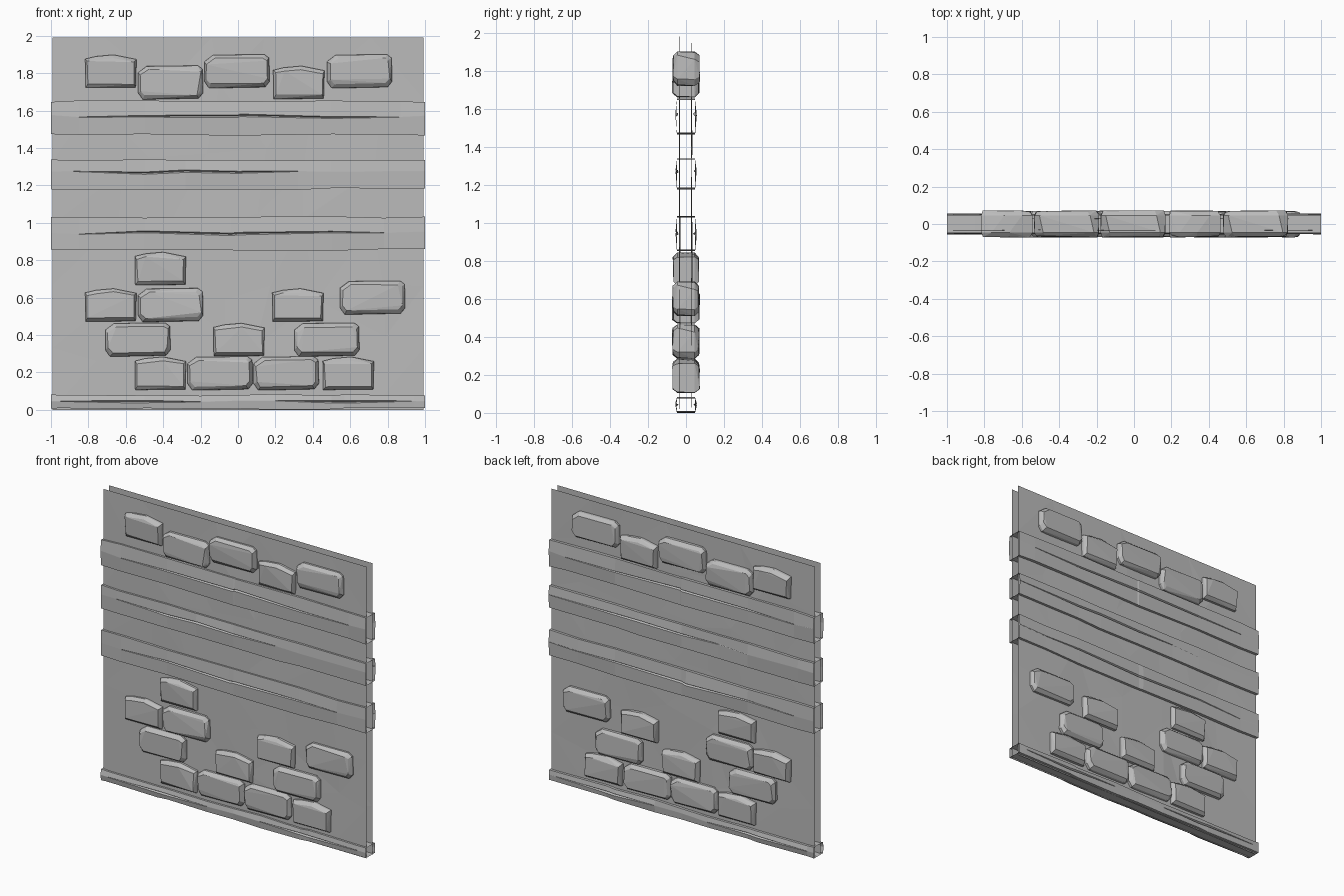
import bpy, bmesh, random
from mathutils import Vector

random.seed(4)
cube = bpy.data.objects.get("Cube")
if cube:
    bpy.data.objects.remove(cube, do_unlink=True)

# One plain grey for everything
grey = bpy.data.materials.new("stone grey")
grey.use_nodes = True
COLOUR = (0.5, 0.5, 0.5, 1)
grey.diffuse_color = COLOUR
grey.node_tree.nodes["Principled BSDF"].inputs["Base Color"].default_value = COLOUR


def finish(bm, name):
    mesh = bpy.data.meshes.new(name)
    bm.to_mesh(mesh)
    bm.free()
    mesh.materials.append(grey)
    obj = bpy.data.objects.new(name, mesh)
    bpy.context.collection.objects.link(obj)
    return obj


# Thin faceted plaster sheet, one per side of the wall
def panel(name, y, side):
    bm = bmesh.new()
    bmesh.ops.create_grid(bm, x_segments=7, y_segments=6, size=1)
    for v in bm.verts:
        inner = abs(v.co.x) < 0.99 and abs(v.co.y) < 0.99
        x, z = v.co.x * 0.993, (v.co.y + 1) * 0.995
        bump = 0
        if inner:
            x += random.uniform(-0.09, 0.09)
            z += random.uniform(-0.09, 0.09)
            bump = random.uniform(-0.004, 0.004)
        v.co = (x, y + bump, z)
    bmesh.ops.triangulate(bm, faces=bm.faces[:])
    for f in bm.faces:
        f.normal_update()
        if f.normal.y * side < 0:
            f.normal_flip()
    finish(bm, name)


panel("front_panel", -0.033, -1)
panel("back_panel", 0.030, 1)


# Depth of a tapering crack at position x
def crack_depth(x, cracks):
    for a, b in cracks:
        if a < x < b:
            t = (x - a) / (b - a)
            return 4 * t * (1 - t)
    return 0


# Open-ended timber sleeve wrapped round both panels, with a crack on each side
def plank(name, z0, z1, zc, cracks):
    bm = bmesh.new()
    stations = sorted({-1, -0.5, 0, 0.5, 1}
                      | {p for a, b in cracks for p in (a, (a + b) / 2, b)})
    rings = []
    for x in stations:
        ring = []
        lo, hi = (z + random.uniform(-0.005, 0.005) for z in (max(z0, 0.005), z1))
        wave = random.uniform(-0.012, 0.012)
        for s in (-1, 1):
            d = crack_depth(x * -s, cracks)
            bulge = 0.052 + random.uniform(-0.004, 0.005)
            mid = zc + wave * (z1 - z0) * 4
            open_z = 0.001 + 0.006 * d
            side = [(0.048, lo), (bulge, mid - open_z),
                    (bulge - 0.012 * d, mid), (bulge, mid + open_z), (0.047, hi)]
            if s > 0:
                side.reverse()
            ring += [bm.verts.new((x, s * y, z)) for y, z in side]
        rings.append(ring)
    for a, b in zip(rings, rings[1:]):
        n = len(a)
        for i in range(n):
            j = (i + 1) % n
            bm.faces.new((a[i], b[i], b[j], a[j]))
    # Point the sleeve's faces outward
    for f in bm.faces:
        f.normal_update()
        out = f.calc_center_median() - Vector((0, 0, (z0 + z1) / 2))
        out.x = 0
        if f.normal.dot(out) < 0:
            f.normal_flip()
    finish(bm, name)


plank("upper_plank", 1.47, 1.65, 1.57, [(-0.85, 0.87)])
plank("middle_plank", 1.18, 1.335, 1.27, [(-0.88, 0.32)])
plank("lower_plank", 0.855, 1.03, 0.945, [(-0.85, 0.78)])
plank("base_plank", 0.0, 0.08, 0.045, [(-0.95, -0.2), (0.2, 0.94)])


# Chipped brick passing through the wall; narrow ones have a peaked top
def brick(name, x, z, wide):
    w, h = (0.174, 0.09) if wide else (0.137, 0.088)
    if wide:
        outline = [(-1, -0.62), (-0.86, -1), (0.86, -0.93), (1, -0.6),
                   (0.98, 0.8), (0.84, 1), (-0.72, 0.96), (-1, 0.55)]
    else:
        outline = [(-0.98, -1), (0.97, -0.97), (1, 0.72), (0.1, 1),
                   (-0.6, 0.9), (-1, 0.75)]
    bm = bmesh.new()
    for s in (-1, 1):
        for u, v in outline:
            u *= s * -1
            du, dv = random.uniform(-0.03, 0.03), random.uniform(-0.04, 0.04)
            bm.verts.new((x + u * w, s * 0.046, z + v * h))
            bm.verts.new((x + (u * 0.92 + du) * w,
                          s * random.uniform(0.062, 0.073),
                          z + (v * 0.78 + dv) * h))
    bmesh.ops.convex_hull(bm, input=bm.verts[:])
    bmesh.ops.dissolve_limit(bm, angle_limit=0.04, verts=bm.verts[:], edges=bm.edges[:])
    bmesh.ops.recalc_face_normals(bm, faces=bm.faces[:])
    finish(bm, name)


# Courses: height, then centres of wide and narrow bricks
courses = [
    (1.81, [-0.005, 0.65], [-0.68]),
    (1.75, [-0.36], [0.325]),
    (0.755, [], [-0.415]),
    (0.60, [0.72], []),
    (0.56, [-0.36], [-0.68, 0.32]),
    (0.375, [-0.535, 0.475], [0.005]),
    (0.195, [-0.095, 0.258], [-0.415, 0.59]),
]
for row, (z, wides, narrows) in enumerate(courses, 1):
    for x in wides:
        brick(f"wide_brick_row_{row}", x, z, True)
    for x in narrows:
        brick(f"narrow_brick_row_{row}", x, z, False)
